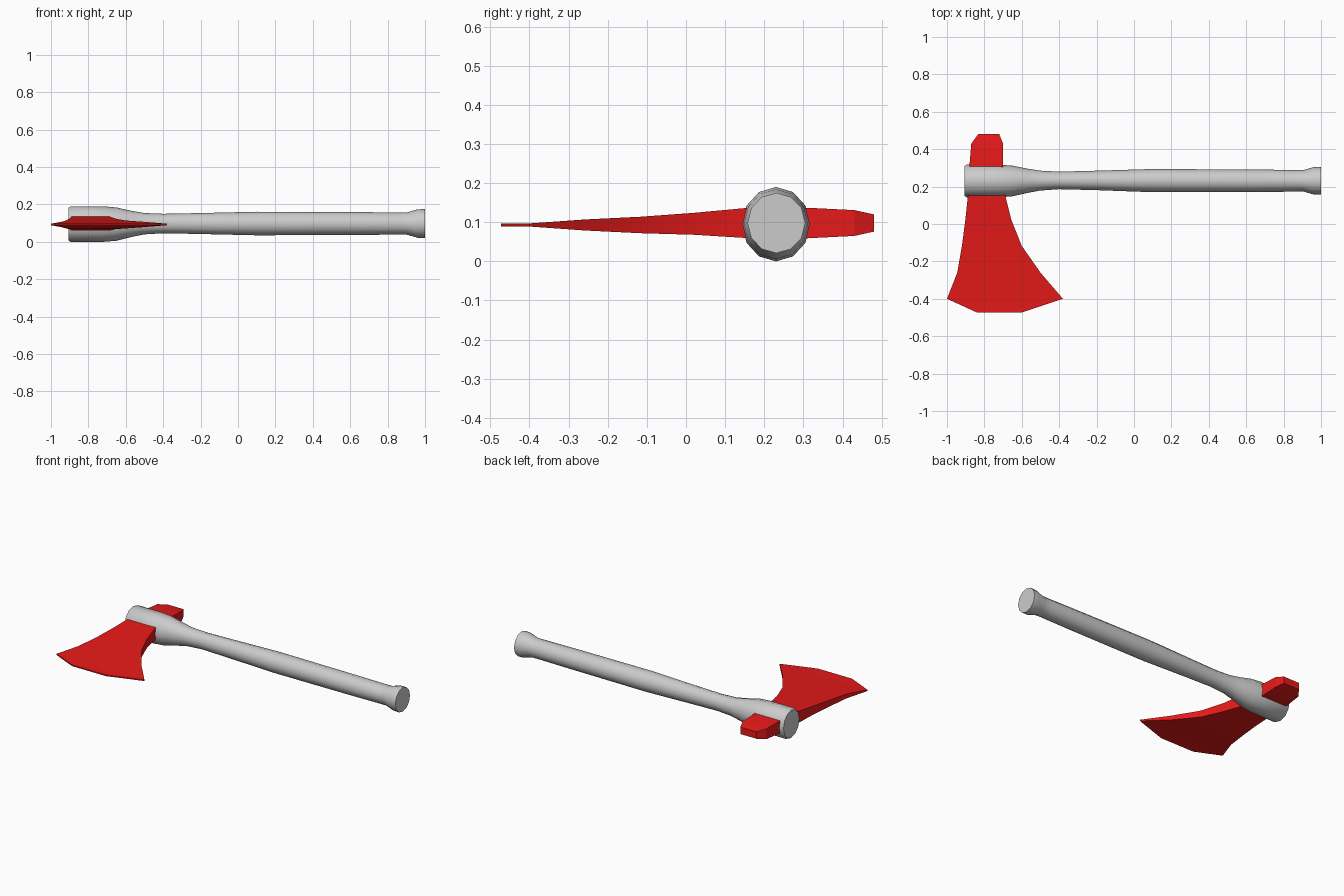
import bpy, math
from math import cos, sin, pi


def loft(name, rings, angle):
    """Join equal-length rings of points with quads and cap both ends."""
    n = len(rings[0])
    verts = [p for ring in rings for p in ring]
    faces = [list(range(n))[::-1], list(range(len(verts) - n, len(verts)))]
    for r in range(len(rings) - 1):
        for i in range(n):
            a, b = r * n + i, r * n + (i + 1) % n
            faces.append([a, b, b + n, a + n])
    mesh = bpy.data.meshes.new(name)
    mesh.from_pydata(verts, [], faces)
    obj = bpy.data.objects.new(name, mesh)
    bpy.context.collection.objects.link(obj)
    bpy.ops.object.select_all(action='DESELECT')
    obj.select_set(True)
    bpy.context.view_layer.objects.active = obj
    bpy.ops.object.shade_smooth_by_angle(angle=math.radians(angle))
    return obj


# Handle: 12-sided oval sections along x (x, centre y, radius y, centre z, radius z)
sections = [
    (-0.905, 0.230, 0.080, 0.095, 0.088),
    (-0.895, 0.230, 0.087, 0.095, 0.095),
    (-0.72, 0.230, 0.087, 0.095, 0.095),
    (-0.65, 0.230, 0.082, 0.095, 0.089),
    (-0.57, 0.231, 0.065, 0.096, 0.070),
    (-0.50, 0.232, 0.053, 0.097, 0.057),
    (-0.40, 0.233, 0.047, 0.098, 0.052),
    (-0.20, 0.233, 0.052, 0.098, 0.056),
    (0.10, 0.232, 0.062, 0.098, 0.063),
    (0.65, 0.231, 0.060, 0.098, 0.061),
    (0.86, 0.231, 0.058, 0.098, 0.059),
    (0.905, 0.231, 0.057, 0.098, 0.060),
    (0.96, 0.231, 0.073, 0.098, 0.076),
    (1.00, 0.231, 0.074, 0.098, 0.077),
]
loft("handle", [[(x, cy + ry * cos(k * pi / 6), cz + rz * sin(k * pi / 6))
                 for k in range(12)] for x, cy, ry, cz, rz in sections], 40)

# Axe head: flat slabs from cutting edge to poll (y, left x, right x, centre z, half thickness)
rows = [
    (-0.473, -0.84, -0.60, 0.093, 0.004),
    (-0.40, -1.00, -0.38, 0.093, 0.004),
    (-0.26, -0.945, -0.50, 0.093, 0.014),
    (-0.117, -0.92, -0.60, 0.093, 0.021),
    (0.02, -0.902, -0.655, 0.096, 0.028),
    (0.15, -0.888, -0.688, 0.098, 0.038),
    (0.31, -0.88, -0.70, 0.098, 0.039),
    (0.43, -0.87, -0.70, 0.098, 0.033),
    (0.48, -0.833, -0.72, 0.098, 0.022),
]
head = loft("axe_head", [[(l, y, z - h), (l, y, z + h), (r, y, z + h), (r, y, z - h)]
                         for y, l, r, z, h in rows], 20)
red = bpy.data.materials.new("red_paint")
red.diffuse_color = (0.8, 0.01, 0.01, 1)
head.data.materials.append(red)

# Consistent outward normals
bpy.ops.object.select_all(action='SELECT')
bpy.ops.object.mode_set(mode='EDIT')
bpy.ops.mesh.select_all(action='SELECT')
bpy.ops.mesh.normals_make_consistent(inside=False)
bpy.ops.object.mode_set(mode='OBJECT')
